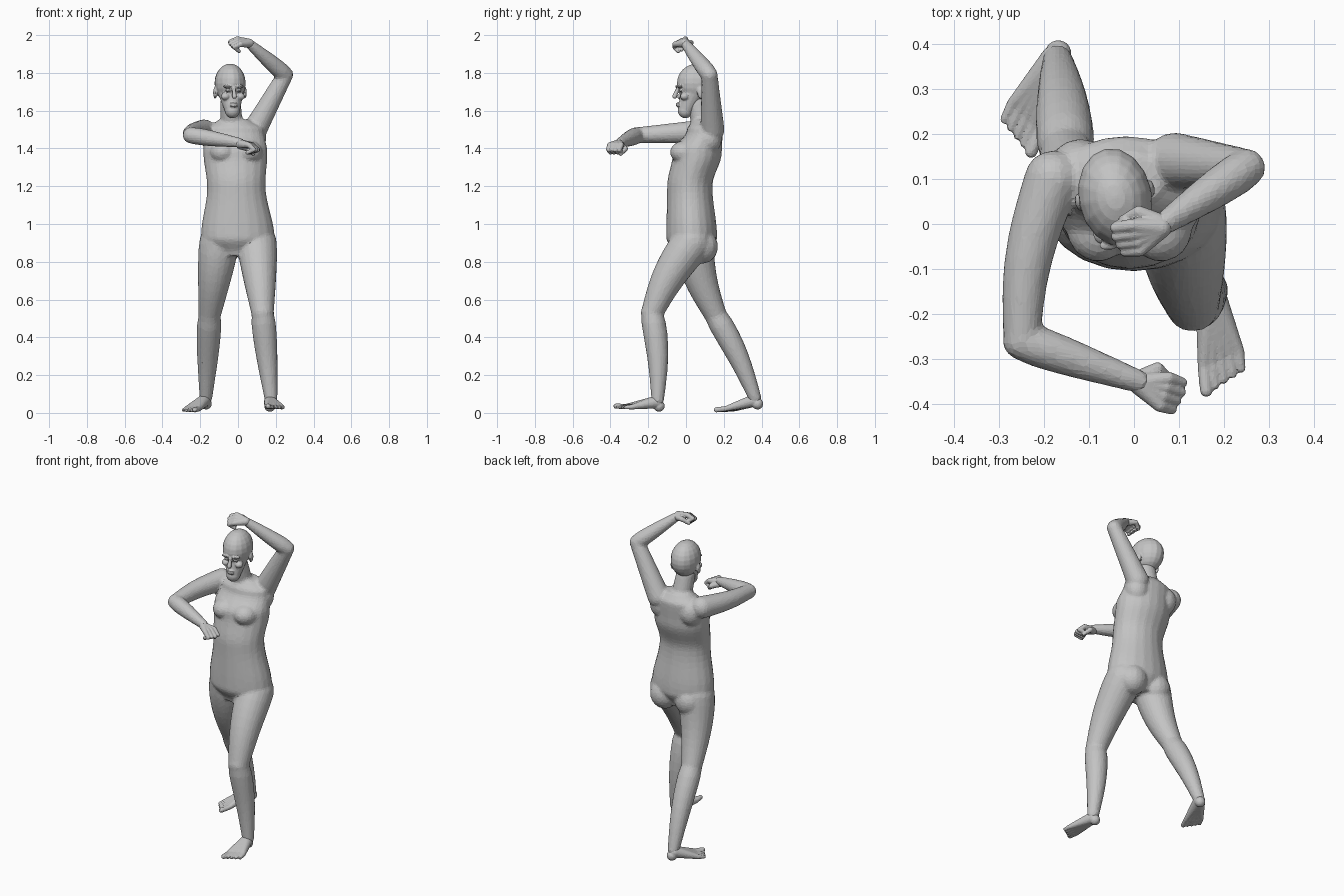
import bpy, bmesh, math
from mathutils import Vector, Matrix

if "Cube" in bpy.data.objects:
    bpy.data.objects.remove(bpy.data.objects["Cube"])

GREY = (0.55, 0.55, 0.55, 1)
skin = bpy.data.materials.new("plain grey")
skin.use_nodes = True
skin.diffuse_color = GREY
skin.node_tree.nodes["Principled BSDF"].inputs["Base Color"].default_value = GREY

IDENTITY = Matrix.Identity(4)
STRAIGHT = Vector((0, 0, 0))
SIDES = 20
STEPS = 8


def oval(width, depth):
    """Points of one elliptical cross-section, lying flat."""
    angles = [math.tau * k / SIDES for k in range(SIDES)]
    return [Vector((width * math.cos(a), depth * math.sin(a), 0)) for a in angles]


def bridge(bm, sections, matrix=IDENTITY):
    """Closed volume through a list of cross-sections."""
    rings = [[bm.verts.new(matrix @ p) for p in section] for section in sections]
    for lower, upper in zip(rings, rings[1:]):
        for k in range(SIDES):
            bm.faces.new((lower[k - 1], lower[k], upper[k], upper[k - 1]))
    bm.faces.new(rings[0])
    bm.faces.new(rings[-1])


def ball(bm, centre, radii, matrix=IDENTITY):
    placed = matrix @ Matrix.Translation(centre) @ Matrix.Diagonal((*radii, 1))
    bmesh.ops.create_uvsphere(bm, u_segments=16, v_segments=12, radius=1, matrix=placed)


def tube(bm, start, end, start_radius, end_radius, matrix=IDENTITY, bow=STRAIGHT, swell=0):
    """Round-ended taper between two joints; it may bow sideways and swell like a muscle."""
    start, end, bow = Vector(start), Vector(end), Vector(bow)
    turn = (end - start).to_track_quat('Z', 'Y')
    sections = []
    for i in range(STEPS + 1):
        t = i / STEPS
        radius = start_radius + (end_radius - start_radius) * t
        radius += swell * math.sin(math.pi * t ** 0.6)
        centre = start.lerp(end, t) + bow * math.sin(math.pi * t)
        sections.append([centre + turn @ p for p in oval(radius, radius)])
    bridge(bm, sections, matrix)
    ball(bm, start, [start_radius] * 3, matrix)
    ball(bm, end, [end_radius] * 3, matrix)


def chain(bm, joints, radii, matrix):
    """Tubes joined end to end, as in a finger."""
    for i in range(len(joints) - 1):
        tube(bm, joints[i], joints[i + 1], radii[i], radii[i + 1], matrix)


def finish(name, bm, voxel, smoothing, ratio):
    """Fuse the overlapping volumes into one faceted skin."""
    bmesh.ops.recalc_face_normals(bm, faces=bm.faces)
    mesh = bpy.data.meshes.new(name)
    bm.to_mesh(mesh)
    bm.free()
    mesh.materials.append(skin)
    part = bpy.data.objects.new(name, mesh)
    bpy.context.collection.objects.link(part)
    fuse = part.modifiers.new("fuse", 'REMESH')
    fuse.mode = 'VOXEL'
    fuse.voxel_size = voxel
    soften = part.modifiers.new("soften", 'SMOOTH')
    soften.factor = 0.5
    soften.iterations = smoothing
    facets = part.modifiers.new("facets", 'DECIMATE')
    facets.ratio = ratio


def torso(bm):
    # Height, depth position, half width and half depth from crotch to neck
    keys = [(.83, .03, .12, .09), (.93, .03, .195, .135), (1.2, .02, .155, .12),
            (1.38, .06, .17, .13), (1.5, .1, .155, .095), (1.56, .1, .08, .06)]
    sections = []
    for low, high in zip(keys, keys[1:]):
        for i in range(STEPS):
            ease = (1 - math.cos(math.pi * i / STEPS)) / 2
            z = low[0] + (high[0] - low[0]) * i / STEPS
            y, width, depth = (a + (b - a) * ease for a, b in zip(low[1:], high[1:]))
            lean = Vector((.03 * (.9 - z), y, z))
            sections.append([lean + p for p in oval(width, depth)])
    bridge(bm, sections)
    # Neck, chest and seat
    tube(bm, (-.03, .1, 1.48), (-.04, .06, 1.64), .06, .055)
    for side in (-1, 1):
        ball(bm, (side * .07 - .01, -.01, 1.38), (.07, .075, .06))
        ball(bm, (side * .085, .085, .88), (.085, .085, .09))
        ball(bm, (side * .1 - .02, .12, 1.45), (.07, .07, .08))


def leg(bm, hip, knee, ankle):
    tube(bm, hip, knee, .105, .06, bow=(0, -.02, 0), swell=.006)
    tube(bm, knee, ankle, .058, .034, bow=(0, .015, 0), swell=.012)


def arm(bm, shoulder, elbow, wrist, bow):
    tube(bm, shoulder, elbow, .064, .042, bow=bow)
    tube(bm, elbow, wrist, .043, .026, swell=.006)


# Body with the left leg stepping forward and the left arm raised
body = bmesh.new()
torso(body)
leg(body, (.1, .03, .9), (.13, -.18, .53), (.175, -.15, .07))
leg(body, (-.1, .04, .9), (-.15, .155, .52), (-.17, .365, .08))
arm(body, (.09, .14, 1.5), (.25, .125, 1.79), (.065, 0, 1.95), STRAIGHT)
arm(body, (-.18, .1, 1.49), (-.25, -.26, 1.47), (.01, -.35, 1.43), (-.02, 0, 0))
finish("body", body, .009, 5, .2)

# Head, turned slightly to its left
head = bmesh.new()
face = Matrix.Translation((-.04, .05, 0)) @ Matrix.Rotation(math.radians(11), 4, 'Z')
ball(head, (0, .01, 1.745), (.082, .11, .104), face)
tube(head, (0, 0, 1.73), (0, -.055, 1.6), .078, .04, face)
tube(head, (0, -.095, 1.72), (0, -.112, 1.675), .008, .013, face)
for height in (1.625, 1.637):
    ball(head, (0, -.093, height), (.021, .012, .006), face)
for side in (-1, 1):
    brow, eye, cheek, ear = (side * x for x in (.03, .03, .04, .08))
    ball(head, (brow, -.09, 1.728), (.027, .014, .008), face)
    ball(head, (eye, -.086, 1.707), (.014, .012, .007), face)
    ball(head, (cheek, -.066, 1.675), (.024, .024, .02), face)
    ball(head, (ear, .014, 1.695), (.01, .02, .032), face)
finish("head", head, .005, 2, .4)


def hand(name, wrist, along, back, side):
    """Loose fist: x runs along the arm, z out of the back of the hand."""
    x = Vector(along).normalized()
    y = Vector(back).cross(x).normalized()
    axes = Matrix((x, y, x.cross(y))).transposed().to_4x4()
    place = Matrix.Translation(wrist) @ axes
    bm = bmesh.new()
    for i in range(4):
        across = side * .021 * (1.5 - i)
        knuckle = (.06, across, .006)
        bend = (.1 - .004 * abs(i - 1), across, -.012)
        tip = (.06, across, -.036)
        chain(bm, [STRAIGHT, knuckle, bend, tip], [.024, .015, .012, .01], place)
    thumb = [(0, side * .01, -.01), (.035, side * .045, -.02), (.075, side * .03, -.04)]
    chain(bm, thumb, [.02, .014, .01], place)
    finish(name, bm, .004, 1, .4)


hand("right_hand", (.01, -.355, 1.425), (.11, -.035, -.025), (0, 0, 1), 1)
hand("left_hand", (.06, -.008, 1.957), (-.1, -.035, .005), (-.1, -.45, .85), -1)


def foot(name, heel, heading, pitch, side):
    """Foot pointing along -y from the heel; side is where the little toe sits."""
    place = (Matrix.Translation(heel) @ Matrix.Rotation(math.radians(heading), 4, 'Z')
             @ Matrix.Rotation(math.radians(pitch), 4, 'X'))
    bm = bmesh.new()
    ball(bm, (0, -.03, .03), (.03, .03, .03), place)
    for i in range(5):
        across = side * .02 * (i - 1.8)
        size = .01 if i else .014
        instep = (0, -.045, .05)
        toe_base = (across, -.2 + .006 * i, .016)
        toe_tip = (across * 1.05, -.255 + .01 * i, size)
        chain(bm, [instep, toe_base, toe_tip], [.034, .014, size], place)
    finish(name, bm, .005, 1, .35)


foot("left_foot", (.165, -.115, .004), 7.5, -4, 1)
foot("right_foot", (-.155, .408, .02), -25, 4, -1)
